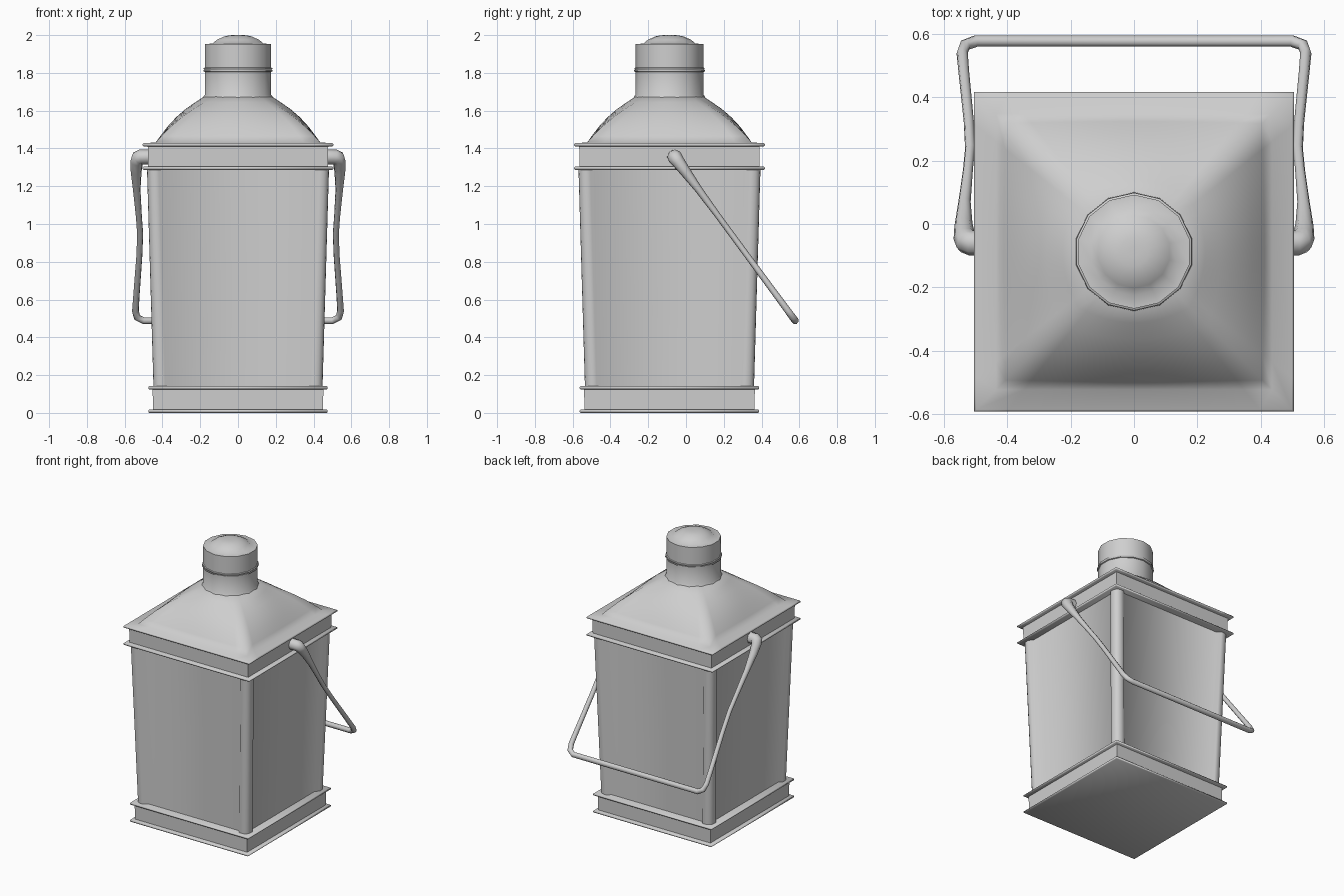
import bpy, bmesh
from math import sin, cos, pi, tau

CY = -0.0875  # depth offset of the body, the handle hangs out behind it

cube = bpy.data.objects.get("Cube")
if cube:
    bpy.data.objects.remove(cube, do_unlink=True)

metal = bpy.data.materials.new("grey_metal")
metal.use_nodes = True
GREY = (0.62, 0.62, 0.62, 1)
metal.diffuse_color = GREY
metal.node_tree.nodes["Principled BSDF"].inputs["Base Color"].default_value = GREY


def smooth(ob, angle):
    bpy.ops.object.select_all(action='DESELECT')
    ob.select_set(True)
    bpy.context.view_layer.objects.active = ob
    bpy.ops.object.shade_smooth_by_angle(angle=angle * pi / 180)


def loft(name, rings, angle=40):
    """Skin a stack of rings, each a (z, outline) pair, and cap both ends."""
    bm = bmesh.new()
    loops = [[bm.verts.new((x, y + CY, z)) for x, y in pts] for z, pts in rings]
    n = len(loops[0])
    for a, b in zip(loops, loops[1:]):
        for i in range(n):
            j = (i + 1) % n
            bm.faces.new((a[i], a[j], b[j], b[i]))
    bm.faces.new(loops[0][::-1])
    bm.faces.new(loops[-1])
    me = bpy.data.meshes.new(name)
    bm.to_mesh(me)
    bm.free()
    me.materials.append(metal)
    ob = bpy.data.objects.new(name, me)
    bpy.context.collection.objects.link(ob)
    smooth(ob, angle)


def square(h):
    return [(-h, -h), (h, -h), (h, h), (-h, h)]


def circle(r, n=14):
    return [(r * cos(pi / 2 + tau * i / n), r * sin(pi / 2 + tau * i / n)) for i in range(n)]


def panelled(h, post=0.062, slant=0.024, depth=0.024, r=0.04):
    """Square outline with rounded corner posts and shallow recessed panels."""
    corner = [(h - depth, h - post - slant), (h, h - post)]
    corner += [(h - r + r * cos(a * pi / 8), h - r + r * sin(a * pi / 8)) for a in range(5)]
    corner += [(h - post, h), (h - post - slant, h - depth)]
    out = []
    for _ in range(4):
        out += corner
        corner = [(-y, x) for x, y in corner]
    return out


def domed(h, squareness, n=56):
    """Outline between a circle and a square."""
    out = []
    for i in range(n):
        c, s = cos(tau * i / n), sin(tau * i / n)
        r = h * (1 - squareness + squareness / max(abs(c), abs(s)))
        out.append((r * c, r * s))
    return out


# Body with shallow panels, and plain bands above and below
loft("panelled_body", [(0.12, panelled(0.447)), (1.30, panelled(0.482))], 70)
loft("base_band", [(0.005, square(0.45)), (0.133, square(0.452))])
loft("upper_band", [(1.295, square(0.476)), (1.42, square(0.478))])

# Thin flanges with softened edges
for name, z, h in (("bottom_flange", 0.009, 0.475), ("base_flange", 0.133, 0.475),
                   ("upper_flange", 1.295, 0.505)):
    loft(name, [(z - 0.009, square(h - 0.006)), (z - 0.004, square(h)),
                (z + 0.004, square(h)), (z + 0.009, square(h - 0.006))], 70)

# Top flange flowing into a shoulder that turns from square to round
loft("domed_shoulder", [(z, domed(h, k)) for z, h, k in (
    (1.411, 0.499, 1), (1.416, 0.505, 1), (1.424, 0.505, 1), (1.429, 0.499, 1),
    (1.431, 0.436, 1), (1.465, 0.412, 0.95), (1.515, 0.374, 0.84), (1.565, 0.328, 0.68),
    (1.61, 0.276, 0.49), (1.645, 0.225, 0.26), (1.675, 0.18, 0))], 75)

# Neck and lid
loft("neck", [(z, circle(r)) for z, r in (
    (1.66, 0.19), (1.675, 0.187), (1.685, 0.18), (1.805, 0.18), (1.808, 0.187), (1.815, 0.187))])
loft("lid", [(z, circle(r)) for z, r in (
    (1.814, 0.181), (1.82, 0.186), (1.825, 0.186), (1.828, 0.18), (1.953, 0.18), (1.955, 0.138),
    (1.975, 0.115), (1.993, 0.075), (1.999, 0.045), (2.0, 0.015))], 45)

# Bail handle: half path as (x, distance down the slope, radius), mirrored
half = [(0.465, 0, 0.04), (0.515, 0, 0.04), (0.53, 0.008, 0.039), (0.536, 0.03, 0.035),
        (0.539, 0.09, 0.029), (0.536, 0.2, 0.02), (0.525, 0.36, 0.016), (0.518, 0.47, 0.016),
        (0.522, 0.6, 0.016), (0.538, 0.85, 0.017), (0.543, 0.94, 0.018), (0.534, 0.98, 0.019),
        (0.5, 1, 0.019)]
path = half + [(-x, t, r) for x, t, r in reversed(half)]
curve = bpy.data.curves.new("handle", 'CURVE')
curve.dimensions = '3D'
curve.bevel_depth = 1
curve.bevel_resolution = 2
curve.use_fill_caps = True
spline = curve.splines.new('POLY')
spline.points.add(len(path) - 1)
for p, (x, t, r) in zip(spline.points, path):
    p.co = (x, -0.06 + 0.638 * t, 1.355 - 0.867 * t, 1)
    p.radius = r
curve.materials.append(metal)
handle = bpy.data.objects.new("handle", curve)
bpy.context.collection.objects.link(handle)
bpy.ops.object.select_all(action='DESELECT')
handle.select_set(True)
bpy.context.view_layer.objects.active = handle
bpy.ops.object.convert(target='MESH')
smooth(bpy.context.view_layer.objects.active, 50)
